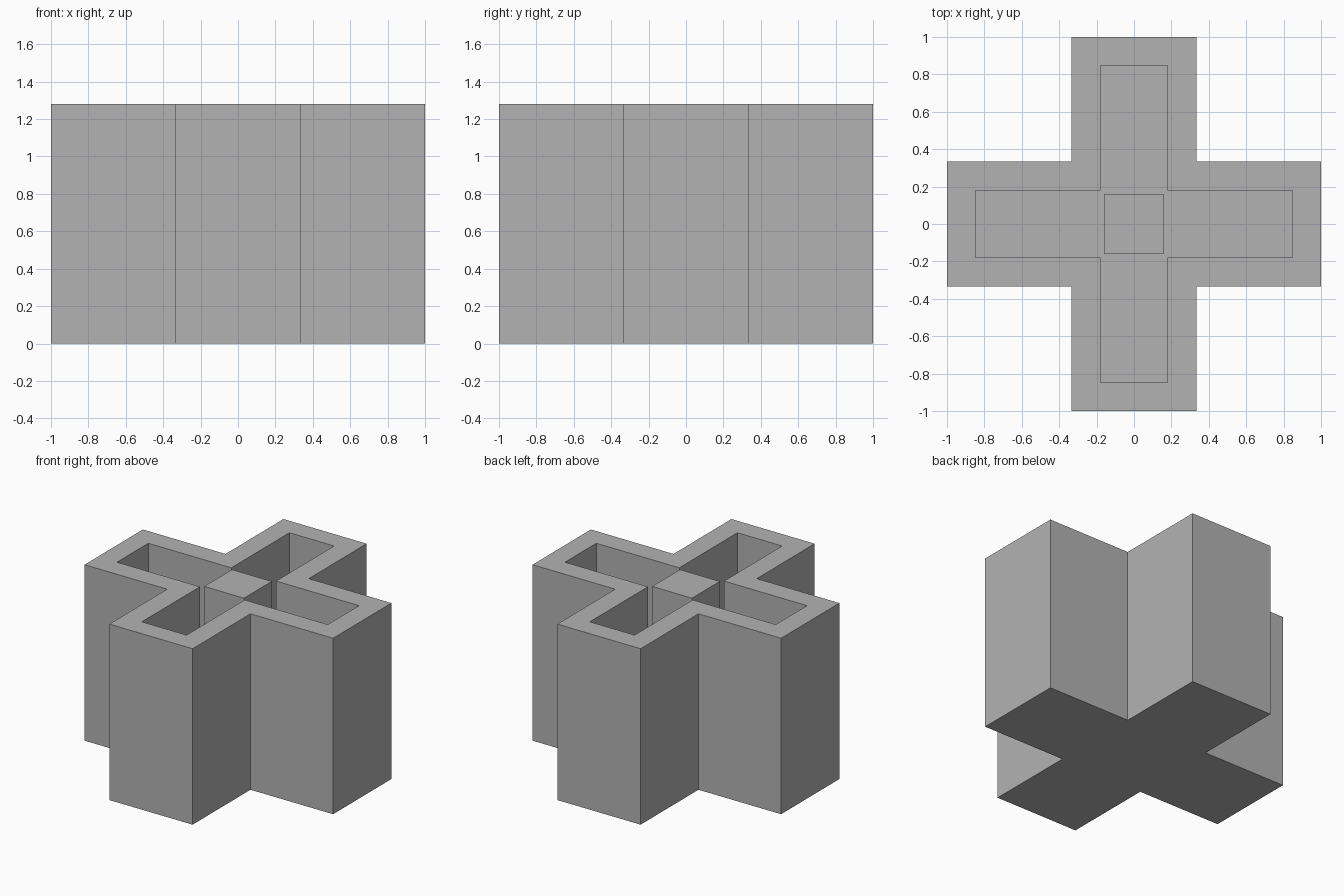
import bpy, bmesh

if "Cube" in bpy.data.objects:
    bpy.data.objects.remove(bpy.data.objects["Cube"])

HEIGHT, FLOOR = 1.28, 0.15

grey = bpy.data.materials.new("plain_grey")
grey.diffuse_color = (0.45, 0.45, 0.45, 1)
grey.use_nodes = True
grey.node_tree.nodes["Principled BSDF"].inputs["Base Color"].default_value = grey.diffuse_color


def cross(a, r):
    """Outline of a plus shape: arm half-width a, reach r."""
    quarter = [(r, -a), (r, a), (a, a)]
    pts = []
    for _ in range(4):
        pts += quarter
        quarter = [(-y, x) for x, y in quarter]
    return pts


def ring(bm, pts, z):
    return [bm.verts.new((x, y, z)) for x, y in pts]


def bridge(bm, lower, upper):
    n = len(lower)
    for i in range(n):
        j = (i + 1) % n
        bm.faces.new((lower[i], lower[j], upper[j], upper[i]))


def finish(bm, name):
    bmesh.ops.recalc_face_normals(bm, faces=bm.faces)
    mesh = bpy.data.meshes.new(name)
    bm.to_mesh(mesh)
    bm.free()
    mesh.materials.append(grey)
    bpy.context.collection.objects.link(bpy.data.objects.new(name, mesh))


# Cross-shaped box: outer wall, flat rim, inner wall and floor
outer, inner = cross(0.335, 1.0), cross(0.18, 0.848)
bm = bmesh.new()
rings = [ring(bm, outer, 0), ring(bm, outer, HEIGHT),
         ring(bm, inner, HEIGHT), ring(bm, inner, FLOOR)]
for lower, upper in zip(rings, rings[1:]):
    bridge(bm, lower, upper)
bm.faces.new(rings[0])
bm.faces.new(rings[-1])
finish(bm, "cross_box")

# Square post in the middle, standing on the floor and level with the rim
h = 0.16
square = [(-h, -h), (h, -h), (h, h), (-h, h)]
bm = bmesh.new()
bottom, top = ring(bm, square, FLOOR), ring(bm, square, HEIGHT)
bridge(bm, bottom, top)
bm.faces.new(bottom)
bm.faces.new(top)
finish(bm, "centre_post")
